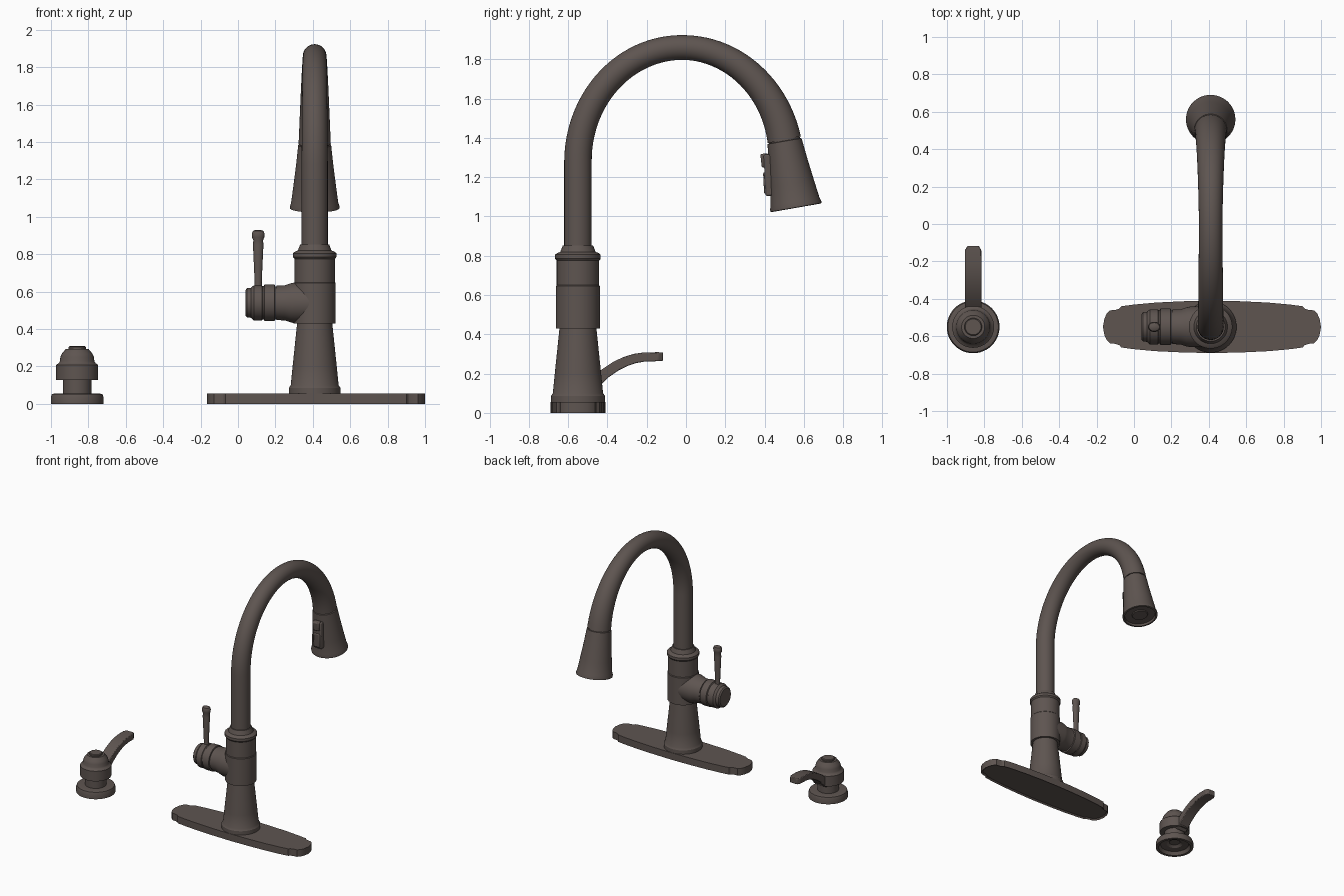
import bpy, bmesh
from math import pi, sin, cos, radians, atan2
from mathutils import Matrix, Vector

cube = bpy.data.objects.get("Cube")
if cube:
    bpy.data.objects.remove(cube, do_unlink=True)

bronze = bpy.data.materials.new("dark_bronze")
bronze.use_nodes = True
colour = (0.112, 0.09, 0.081, 1)
bronze.diffuse_color = colour
bronze.node_tree.nodes["Principled BSDF"].inputs["Base Color"].default_value = colour

FAUCET = Vector((0.41, -0.55, 0))
SOAP = Vector((-0.86, -0.55, 0))


def finish(name, bm, bevel=0):
    bmesh.ops.remove_doubles(bm, verts=bm.verts, dist=1e-5)
    bmesh.ops.recalc_face_normals(bm, faces=bm.faces)
    mesh = bpy.data.meshes.new(name)
    bm.to_mesh(mesh)
    bm.free()
    mesh.materials.append(bronze)
    ob = bpy.data.objects.new(name, mesh)
    bpy.context.collection.objects.link(ob)
    if bevel:
        mod = ob.modifiers.new("soft_edges", "BEVEL")
        mod.width, mod.segments = bevel, 2
    bpy.ops.object.select_all(action="DESELECT")
    ob.select_set(True)
    bpy.context.view_layer.objects.active = ob
    bpy.ops.object.shade_smooth_by_angle(angle=radians(30))
    return ob


def loft(name, rings, bevel=0):
    """Skin a list of equal-sized point rings and cap both ends."""
    bm = bmesh.new()
    loops = [[bm.verts.new(p) for p in ring] for ring in rings]
    n = len(loops[0])
    for a, b in zip(loops, loops[1:]):
        for i in range(n):
            j = (i + 1) % n
            bm.faces.new((a[i], a[j], b[j], b[i]))
    bm.faces.new(loops[0])
    bm.faces.new(loops[-1])
    return finish(name, bm, bevel)


def circle(r, n=48):
    return [(r * cos(2 * pi * i / n), r * sin(2 * pi * i / n)) for i in range(n)]


def lathe(name, profile, matrix):
    return loft(name, [[matrix @ Vector((x, y, z)) for x, y in circle(r)]
                       for r, z in profile])


def sweep(name, path, sections, bevel=0):
    """Sweep sections along a path of (y, z) points at a fixed x."""
    rings = []
    for i, p in enumerate(path):
        t = (path[min(i + 1, len(path) - 1)] - path[max(i - 1, 0)]).normalized()
        normal = Vector((0, -t.z, t.y))
        rings.append([p + Vector((u, 0, 0)) + normal * v for u, v in sections[i]])
    return loft(name, rings, bevel)


def at(v):
    return Matrix.Translation(v)


# Deck plate: bowed long sides, scooped corners, shallow recess below
quarter = [(0.0, 0.14), (0.15, 0.137), (0.3, 0.13), (0.42, 0.119), (0.485, 0.11),
           (0.495, 0.098), (0.515, 0.091), (0.545, 0.088), (0.562, 0.072),
           (0.575, 0.045), (0.583, 0.0)]
half = quarter + [(x, -y) for x, y in quarter[-2::-1]]
outline = half + [(-x, y) for x, y in half[-2:0:-1]]
bm = bmesh.new()
base = bm.faces.new([bm.verts.new((x + 0.417, y - 0.55, 0)) for x, y in outline])
ext = bmesh.ops.extrude_face_region(bm, geom=[base], use_keep_orig=True)
bmesh.ops.translate(bm, vec=(0, 0, 0.055),
                    verts=[v for v in ext["geom"] if isinstance(v, bmesh.types.BMVert)])
bmesh.ops.recalc_face_normals(bm, faces=bm.faces)
under = [f for f in bm.faces if f.normal.z < -0.9]
bmesh.ops.inset_region(bm, faces=under, thickness=0.012, depth=-0.01)
finish("deck_plate", bm)

# Main column
lathe("column", [(0.138, 0.05), (0.138, 0.085), (0.128, 0.1), (0.118, 0.2),
                 (0.094, 0.43), (0.112, 0.43), (0.112, 0.645), (0.108, 0.65),
                 (0.108, 0.775), (0.116, 0.785), (0.116, 0.805), (0.108, 0.812),
                 (0.09, 0.82), (0.082, 0.84), (0.077, 0.853), (0.06, 0.853)], at(FAUCET))

# Side valve, pointing to the model's right
side = at(FAUCET + Vector((0, 0, 0.54))) @ Matrix.Rotation(-pi / 2, 4, "Y")
lathe("valve_body", [(0.108, 0.0), (0.108, 0.11), (0.104, 0.13), (0.094, 0.16),
                     (0.092, 0.205), (0.088, 0.205), (0.088, 0.212), (0.098, 0.214),
                     (0.098, 0.268), (0.09, 0.272), (0.09, 0.28), (0.094, 0.283),
                     (0.094, 0.325), (0.086, 0.335), (0.08, 0.34), (0.078, 0.362),
                     (0.068, 0.37)], side)
lathe("valve_lever", [(0.02, 0.6), (0.019, 0.65), (0.022, 0.72), (0.028, 0.85),
                      (0.026, 0.875), (0.033, 0.89), (0.034, 0.91), (0.028, 0.924),
                      (0.014, 0.93)],
      at((0.108, -0.55, 0)) @ Matrix.Diagonal((1, 0.8, 1, 1)))

# Gooseneck spout: straight riser, then an elliptical arch that widens at its end
END = radians(11)
path = [Vector((FAUCET.x, -0.55, z)) for z in (0.84, 1.0, 1.15)]
radii = [0.07, 0.07, 0.07]
for i in range(49):
    f = i / 48
    a = pi + (END - pi) * f
    path.append(Vector((FAUCET.x, -0.02 + 0.53 * cos(a), 1.28 + 0.58 * sin(a))))
    radii.append(0.07 - 0.007 * min(1, 2 * f) + 0.023 * max(0, (f - 0.55) / 0.45) ** 1.4)
sweep("spout", path, [circle(r) for r in radii])

# Spray head
tip = path[-1]
axis = Vector((0, 0.06, -0.345)).normalized()
head = at(tip) @ Matrix.Rotation(atan2(axis.y, -axis.z), 4, "X") @ Matrix.Rotation(pi, 4, "X")
lathe("spray_head", [(0.08, -0.01), (0.08, 0.006), (0.088, 0.008), (0.1, 0.12),
                     (0.114, 0.23), (0.126, 0.32), (0.132, 0.338), (0.132, 0.35),
                     (0.118, 0.352), (0.114, 0.335), (0.06, 0.335), (0.056, 0.342),
                     (0.03, 0.342)], head)

# Spray buttons on the inner side of the head
def block(name, centre, size, bevel, tilt=0):
    bm = bmesh.new()
    bmesh.ops.create_cube(bm, size=1, matrix=at(centre) @ Matrix.Rotation(tilt, 4, "X")
                          @ Matrix.Diagonal((*size, 1)))
    return finish(name, bm, bevel)

block("button_frame", (0.41, 0.425, 1.21), (0.075, 0.05, 0.21), 0.008, 0.05)
block("upper_button", (0.41, 0.402, 1.285), (0.055, 0.04, 0.07), 0.008, 0.12)
block("lower_button", (0.41, 0.41, 1.17), (0.055, 0.03, 0.11), 0.008, 0.05)

# Soap dispenser, hollow underneath
lathe("soap_dispenser", [(0.04, 0.045), (0.06, 0.03), (0.105, 0.025), (0.12, 0.0),
                         (0.141, 0.0), (0.141, 0.035), (0.135, 0.052), (0.12, 0.055),
                         (0.076, 0.055), (0.076, 0.128), (0.112, 0.128), (0.112, 0.208),
                         (0.098, 0.218), (0.092, 0.228), (0.09, 0.25), (0.082, 0.268),
                         (0.066, 0.287), (0.062, 0.293), (0.047, 0.293), (0.047, 0.303),
                         (0.042, 0.307)], at(SOAP))

# Curved dispenser nozzle
bend = [(-0.49, 0.13), (-0.45, 0.165), (-0.41, 0.202), (-0.36, 0.236), (-0.31, 0.261),
        (-0.26, 0.277), (-0.21, 0.285), (-0.14, 0.286), (-0.117, 0.286)]
nozzle = []
for i in range(len(bend)):
    w = 0.03 if i == len(bend) - 1 else 0.044
    h = 0.028 - 0.006 * i / (len(bend) - 1)
    nozzle.append([(-w, -h), (w, -h), (w, h), (-w, h)])
sweep("soap_nozzle", [Vector((SOAP.x, y, z)) for y, z in bend], nozzle, 0.005)
